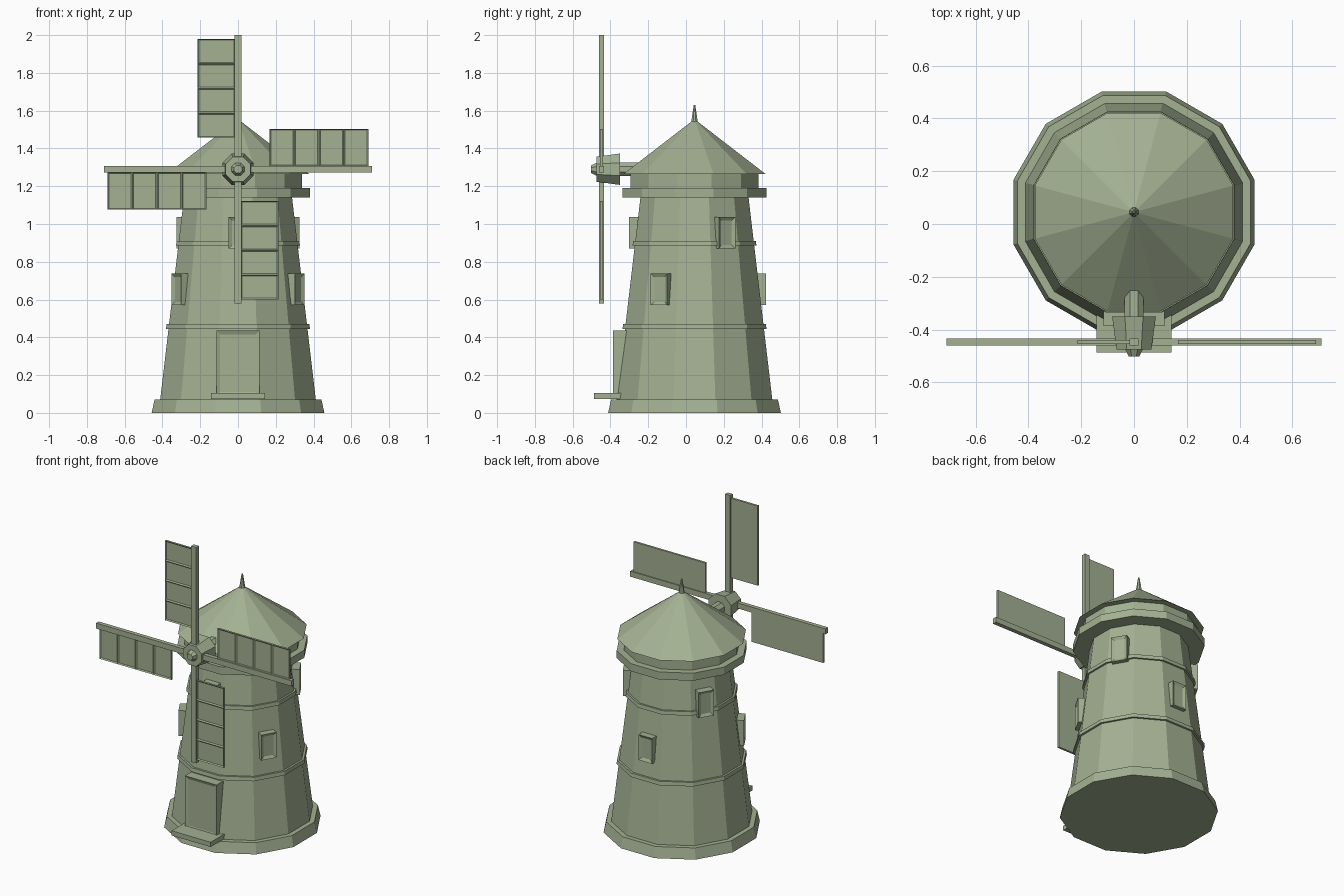
import bpy, bmesh, math
from mathutils import Matrix, Vector

if "Cube" in bpy.data.objects:
    bpy.data.objects.remove(bpy.data.objects["Cube"])

CY = 0.045                      # tower axis in y
HUB = Vector((0, -0.447, 1.29))  # centre of the sail cross
K = 1 / math.cos(math.pi / 12)  # flat-to-flat half width -> corner radius

mat = bpy.data.materials.new("sage_green")
mat.diffuse_color = (0.37, 0.44, 0.29, 1)
mat.use_nodes = True
mat.node_tree.nodes["Principled BSDF"].inputs["Base Color"].default_value = mat.diffuse_color


def finish(name, bm, matrix=Matrix()):
    bmesh.ops.transform(bm, matrix=matrix, verts=bm.verts)
    me = bpy.data.meshes.new(name)
    bm.to_mesh(me)
    bm.free()
    me.materials.append(mat)
    ob = bpy.data.objects.new(name, me)
    bpy.context.collection.objects.link(ob)
    return ob


def ring(name, a0, a1, z0, z1, sides=12, matrix=None):
    """Tapered prism; a0 and a1 are distances from axis to flat side."""
    bm = bmesh.new()
    k = 1 / math.cos(math.pi / sides)
    bmesh.ops.create_cone(bm, cap_ends=True, segments=sides, radius1=a0 * k,
                          radius2=a1 * k, depth=z1 - z0)
    bmesh.ops.translate(bm, vec=(0, 0, (z0 + z1) / 2), verts=bm.verts)
    bmesh.ops.rotate(bm, matrix=Matrix.Rotation(math.pi / sides, 3, 'Z'),
                     verts=bm.verts)
    return finish(name, bm, matrix or Matrix.Translation((0, CY, 0)))


def box(name, lo, hi, matrix=Matrix(), cells=0, border=0.0, depth=0.0):
    """Box whose -y face may be split into stacked, recessed cells."""
    lo, hi = Vector(lo), Vector(hi)
    bm = bmesh.new()
    bmesh.ops.create_cube(bm, size=1)
    for v in bm.verts:
        v.co = (lo + hi) / 2 + Vector(c * s for c, s in zip(v.co, hi - lo))
    for i in range(1, cells):
        z = lo.z + (hi.z - lo.z) * i / cells
        bmesh.ops.bisect_plane(bm, geom=bm.verts[:] + bm.edges[:] + bm.faces[:],
                               plane_co=(0, 0, z), plane_no=(0, 0, 1))
    if cells:
        bm.normal_update()
        front = [f for f in bm.faces if f.normal.y < -0.9]
        bmesh.ops.inset_individual(bm, faces=front, thickness=border,
                                   depth=-depth, use_even_offset=True)
    return finish(name, bm, matrix)


# Tower body, plinth, bands and cap
ring("plinth", 0.457, 0.442, 0, 0.07)
ring("tower_wall", 0.412, 0.285, 0.07, 1.15)
ring("lower_band", 0.381, 0.378, 0.445, 0.47)
ring("upper_band", 0.328, 0.325, 0.885, 0.91)
ring("cap_ledge", 0.38, 0.38, 1.14, 1.19)
ring("cap_wall", 0.338, 0.338, 1.19, 1.27)
ring("roof", 0.376, 0.0, 1.265, 1.555)
ring("finial", 0.018, 0.004, 1.535, 1.63, 8)

# Door and step
box("door", (-0.115, -0.387, 0.09), (0.115, -0.25, 0.435),
    cells=1, border=0.02, depth=0.008)
box("door_step", (-0.142, -0.487, 0.073), (0.142, -0.33, 0.104))

# Windows: three low and three high, on alternate wall sides
for row, z0, z1, out, first in (("lower", 0.57, 0.737, 0.378, 90),
                                ("upper", 0.87, 1.037, 0.348, 30)):
    for i in range(3):
        turn = math.radians(first + 120 * i + 90)
        box(f"{row}_window_{i + 1}", (-0.05, -out, z0), (0.05, -out + 0.09, z1),
            Matrix.Translation((0, CY, 0)) @ Matrix.Rotation(turn, 4, 'Z'),
            cells=1, border=0.018, depth=0.01)

# Axle, hub and nose, pointing to the front
axis = Matrix.Translation((0, 0, HUB.z)) @ Matrix.Rotation(math.pi / 2, 4, 'X')
ring("axle", 0.036, 0.036, 0.15, 0.40, 8, axis)
ring("hub", 0.083, 0.066, 0.35, 0.475, 8, axis)
ring("hub_nose", 0.034, 0.02, 0.475, 0.503, 8, axis)

# Four arms, each with a framed sail
for i in range(4):
    m = Matrix.Translation(HUB) @ Matrix.Rotation(i * math.pi / 2, 4, 'Y')
    box(f"arm_{i + 1}", (-0.018, -0.0135, 0), (0.018, 0.0135, 0.71), m)
    box(f"sail_{i + 1}", (-0.214, -0.007, 0.167), (-0.015, 0.007, 0.69), m,
        cells=4, border=0.007, depth=0.007)
